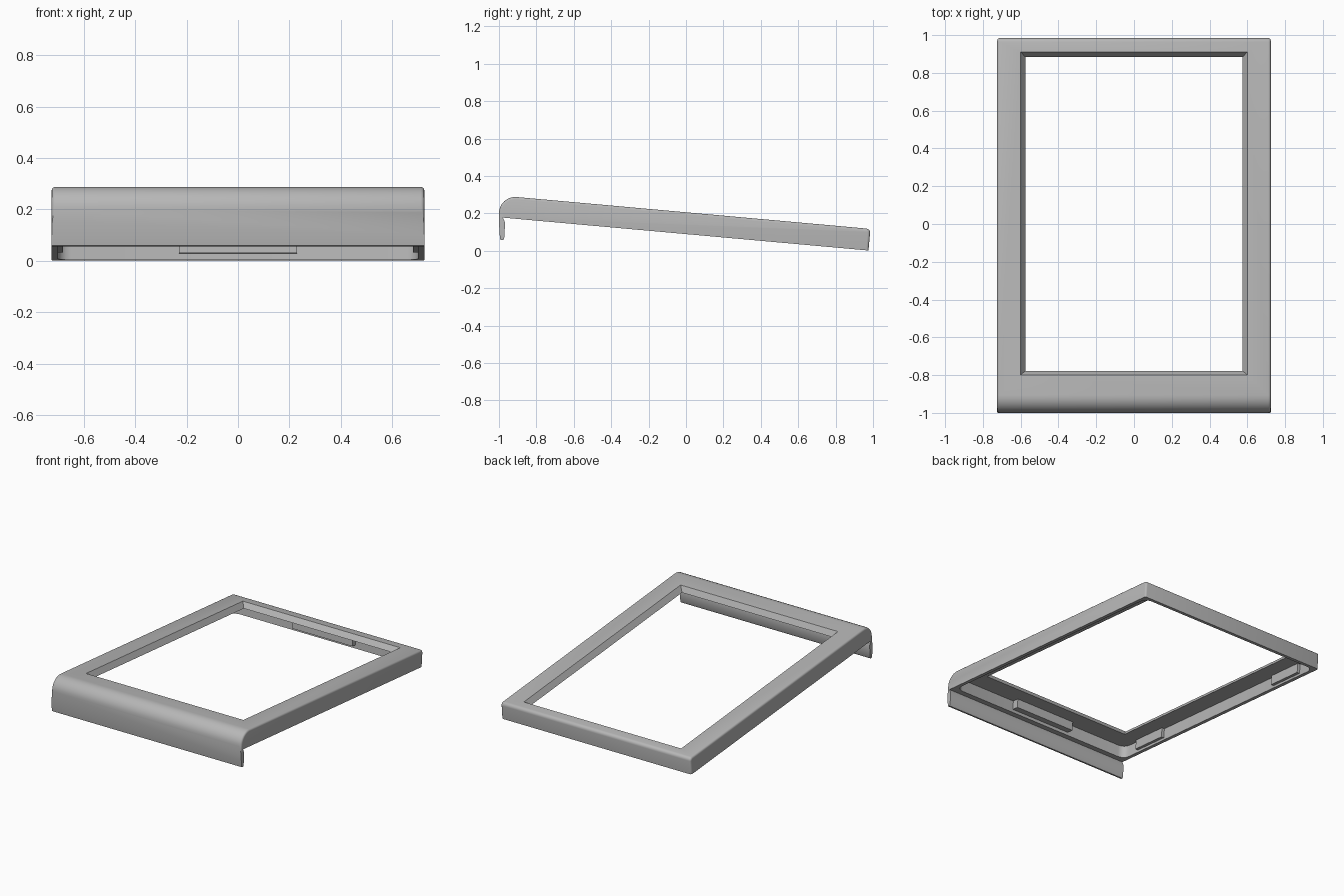
import bpy, bmesh, math
from mathutils import Matrix, Vector

cube = bpy.data.objects.get("Cube")
if cube:
    bpy.data.objects.remove(cube, do_unlink=True)

grey = bpy.data.materials.new("light_grey")
grey.use_nodes = True
COLOUR = (0.47, 0.47, 0.47, 1)
grey.diffuse_color = COLOUR
grey.node_tree.nodes["Principled BSDF"].inputs["Base Color"].default_value = COLOUR

# Sloping frame: local z = 0 is the top surface of the frame
TILT = Matrix.Translation((0, 0, 0.206)) @ Matrix.Rotation(math.radians(-5.14), 4, "X")
HALF_W, THICK, PLATE = 0.724, 0.116, 0.036


def finish(name, bm):
    bmesh.ops.recalc_face_normals(bm, faces=bm.faces)
    mesh = bpy.data.meshes.new(name)
    bm.to_mesh(mesh)
    bm.free()
    mesh.materials.append(grey)
    obj = bpy.data.objects.new(name, mesh)
    bpy.context.collection.objects.link(obj)
    return obj


def loft(name, lower, upper):
    """Closed solid between two matching loops of points."""
    bm = bmesh.new()
    a = [bm.verts.new(p) for p in lower]
    b = [bm.verts.new(p) for p in upper]
    n = len(a)
    bm.faces.new(a[::-1])
    bm.faces.new(b)
    for i in range(n):
        j = (i + 1) % n
        bm.faces.new((a[i], a[j], b[j], b[i]))
    return finish(name, bm)


def outline(hx, y0, y1, z, r=0, steps=4):
    """Rectangle with rounded corners on the sloping frame."""
    if not r:
        pts = [(hx, y1), (-hx, y1), (-hx, y0), (hx, y0)]
    else:
        pts = []
        corners = [(hx - r, y1 - r), (r - hx, y1 - r), (r - hx, y0 + r), (hx - r, y0 + r)]
        for k, (cx, cy) in enumerate(corners):
            for s in range(steps + 1):
                t = math.pi / 2 * (k + s / steps)
                pts.append((cx + r * math.cos(t), cy + r * math.sin(t)))
    return [TILT @ Vector((x, y, z)) for x, y in pts]


def cut(target, cutter):
    mod = target.modifiers.new("cut", "BOOLEAN")
    mod.operation, mod.solver, mod.object = "DIFFERENCE", "EXACT", cutter
    bpy.context.view_layer.objects.active = target
    bpy.ops.object.modifier_apply(modifier=mod.name)
    bpy.data.objects.remove(cutter, do_unlink=True)


# Side profile: drooping front lip, rounded nose, sloping top, short back wall
def on_slope(y, z):
    p = TILT @ Vector((0, y, z))
    return p.y, p.z


profile = [(-0.978, 0.057), (-0.993, 0.06), (-0.998, 0.1)]
first_top = len(profile)
for s in range(9):
    t = math.radians(180 - 95 * s / 8)
    profile.append((-0.913 + 0.087 * math.cos(t), 0.201 + 0.087 * math.sin(t)))
for s in range(5):
    t = math.radians(90 - 22.5 * s)
    profile.append(on_slope(0.968 + 0.022 * math.cos(t), -0.022 + 0.022 * math.sin(t)))
profile.append(on_slope(0.99, -THICK))
last_top = len(profile) - 1
profile += [on_slope(-0.972, -THICK), (-0.967, 0.15), (-0.972, 0.068)]

# Solid body, with the end edges along top and back softened
bm = bmesh.new()
rings = [[bm.verts.new((x, y, z)) for y, z in profile] for x in (-HALF_W, HALF_W)]
for ring in rings:
    bm.faces.new(ring)
count = len(profile)
for i in range(count):
    j = (i + 1) % count
    bm.faces.new((rings[0][i], rings[0][j], rings[1][j], rings[1][i]))
bmesh.ops.recalc_face_normals(bm, faces=bm.faces)
soft = [bm.edges.get((ring[i], ring[i + 1]))
        for ring in rings for i in range(first_top, last_top)]
bmesh.ops.bevel(bm, geom=soft, offset=0.013, segments=3, profile=0.5, affect="EDGES")
frame = finish("bezel_frame", bm)

# Hollow underside and bevelled window opening
cut(frame, loft("cavity_cutter",
                outline(0.7, -0.93, 0.965, -0.15, 0.05),
                outline(0.7, -0.93, 0.965, -PLATE, 0.05)))
cut(frame, loft("window_cutter",
                outline(0.55, -0.755, 0.868, -2 * PLATE),
                outline(0.625, -0.825, 0.937, PLATE)))


# Mounting pads on the inner walls
def pad(name, x0, x1, y0, y1, depth):
    def loop(z):
        return [TILT @ Vector(p) for p in
                ((x1, y1, z), (x0, y1, z), (x0, y0, z), (x1, y0, z))]
    return loft(name, loop(-depth), loop(-PLATE + 0.002))


pad("front_pad", -0.23, 0.23, -0.935, -0.885, 0.095)
pad("back_pad", -0.23, 0.23, 0.93, 0.97, 0.092)
for side, label in ((1, "left"), (-1, "right")):
    for y, place in ((-0.66, "front"), (0.7, "rear")):
        x0, x1 = sorted((side * 0.68, side * 0.705))
        pad(f"{label}_{place}_pad", x0, x1, y - 0.13, y + 0.13, 0.1)

# Smooth the rounded edges only
bpy.ops.object.select_all(action="DESELECT")
frame.select_set(True)
bpy.context.view_layer.objects.active = frame
bpy.ops.object.shade_smooth_by_angle(angle=math.radians(32))
